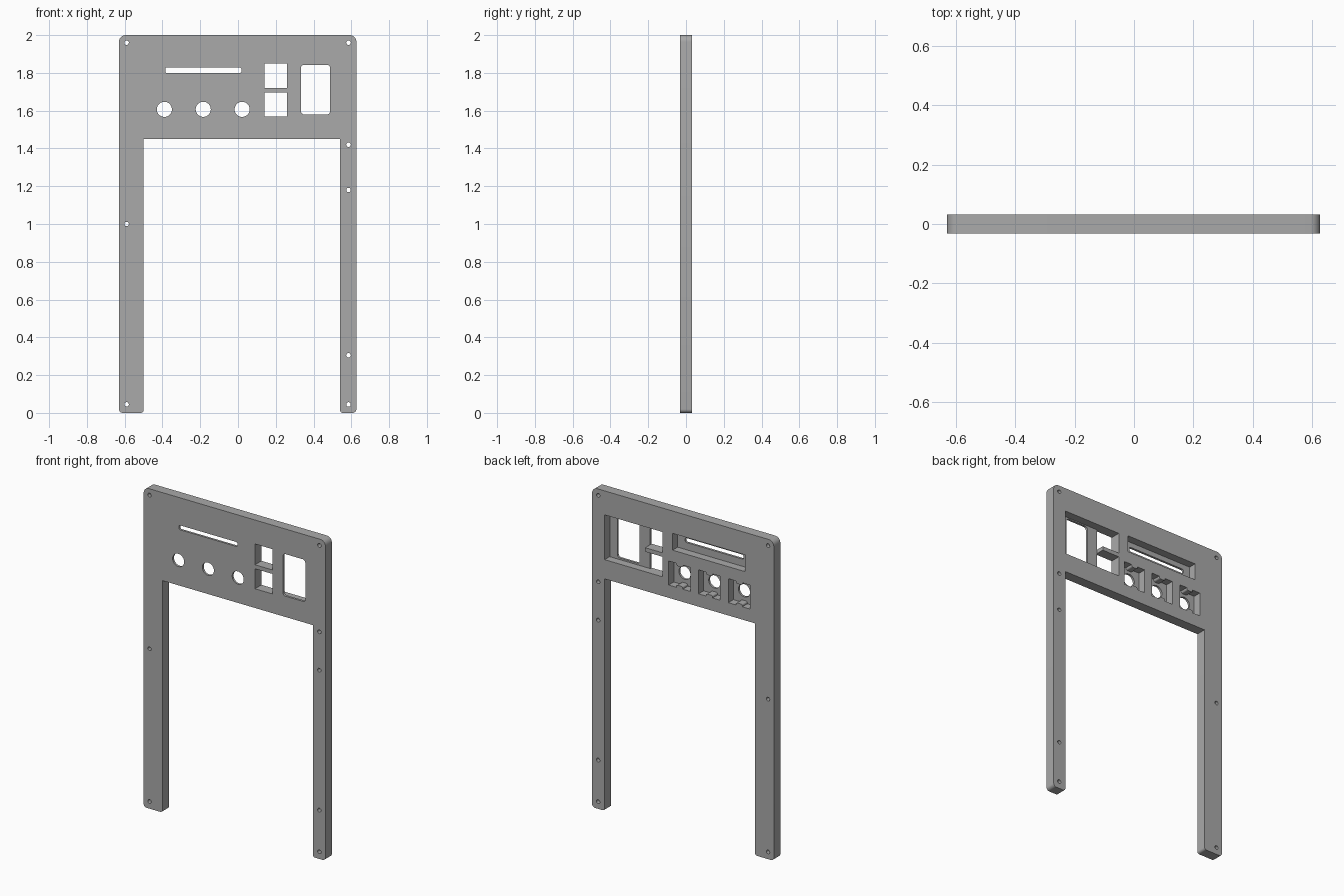
import bpy, bmesh
from math import pi, cos, sin
from mathutils import Vector

cube = bpy.data.objects.get("Cube")
if cube:
    bpy.data.objects.remove(cube, do_unlink=True)

HALF = 0.032          # half thickness of the plate
FLOOR = -0.018        # y of the pocket floors

grey = bpy.data.materials.new("plain grey")
grey.use_nodes = True
colour = (0.4, 0.4, 0.4, 1)
grey.diffuse_color = colour
grey.node_tree.nodes["Principled BSDF"].inputs["Base Color"].default_value = colour


def rounded(corners, steps=6):
    """Outline from (x, z, radius) corners, with curved corners where radius > 0."""
    out = []
    for i, (x, z, r) in enumerate(corners):
        p = Vector((x, z))
        if r == 0:
            out.append(p)
            continue
        a = (Vector(corners[i - 1][:2]) - p).normalized() * r
        b = (Vector(corners[(i + 1) % len(corners)][:2]) - p).normalized() * r
        for k in range(steps + 1):
            t = k / steps * pi / 2
            out.append(p + a * (1 - sin(t)) + b * (1 - cos(t)))
    return out


def rect(x0, x1, z0, z1, r=0):
    return rounded([(x0, z0, r), (x1, z0, r), (x1, z1, r), (x0, z1, r)])


def circle(x, z, r, n=32):
    return [Vector((x + r * cos(2 * pi * k / n), z + r * sin(2 * pi * k / n))) for k in range(n)]


def prism(name, outline, y0, y1):
    """Extrude an x-z outline from y0 to y1."""
    bm = bmesh.new()
    face = bm.faces.new([bm.verts.new((p.x, y0, p.y)) for p in outline])
    ext = bmesh.ops.extrude_face_region(bm, geom=[face])
    bmesh.ops.translate(bm, vec=(0, y1 - y0, 0),
                        verts=[v for v in ext["geom"] if isinstance(v, bmesh.types.BMVert)])
    bmesh.ops.recalc_face_normals(bm, faces=bm.faces)
    mesh = bpy.data.meshes.new(name)
    bm.to_mesh(mesh)
    bm.free()
    mesh.materials.append(grey)
    ob = bpy.data.objects.new(name, mesh)
    bpy.context.collection.objects.link(ob)
    return ob


# Plate: wide top panel with two unequal legs
panel = prism("face_plate", rounded([
    (-0.63, 0, 0.02), (-0.5, 0, 0.015), (-0.5, 1.45, 0), (0.54, 1.45, 0),
    (0.54, 0, 0.015), (0.627, 0, 0.02), (0.627, 2, 0.035), (-0.63, 2, 0.035)]), -HALF, HALF)

pockets, through = [], []

# Back pocket around the windows, leaving a rib between the two small ones
pockets.append(rounded([(x, z, 0) for x, z in (
    (0.14, 1.57), (0.54, 1.57), (0.54, 1.85), (0.14, 1.85),
    (0.14, 1.72), (0.26, 1.72), (0.26, 1.695), (0.14, 1.695))]))
through += [rect(0.14, 0.26, 1.57, 1.695), rect(0.14, 0.26, 1.72, 1.85),
            rect(0.333, 0.488, 1.58, 1.843, 0.018)]

# Slider slot with its back pocket
pockets.append(rect(-0.43, 0.07, 1.755, 1.86))
through.append(rect(-0.385, 0.018, 1.8, 1.828, 0.008))

# Knob holes with notched back pockets
for x in (-0.39, -0.184, 0.022):
    w, b = 0.075, 0.022
    pockets.append(rounded([
        (x - w, 1.53, 0), (x - b, 1.53, 0), (x - b, 1.545, 0.01), (x + b, 1.545, 0.01),
        (x + b, 1.53, 0), (x + w, 1.53, 0), (x + w, 1.68, 0), (x + b, 1.68, 0),
        (x + b, 1.665, 0.01), (x - b, 1.665, 0.01), (x - b, 1.68, 0), (x - w, 1.68, 0)]))
    through.append(circle(x, 1.607, 0.04))

# Screw holes
for x, heights in ((-0.59, (0.045, 1.0, 1.96)), (0.585, (0.045, 0.305, 1.18, 1.42, 1.96))):
    through += [circle(x, z, 0.012, 20) for z in heights]

cutters = [prism("pocket_cutter", o, FLOOR, HALF + 0.02) for o in pockets]
cutters += [prism("hole_cutter", o, -HALF - 0.02, HALF + 0.03) for o in through]
for c in cutters:
    c.hide_render = True
    m = panel.modifiers.new("cut", "BOOLEAN")
    m.operation, m.solver, m.object = "DIFFERENCE", "EXACT", c

# Bake the cuts and drop the cutters
bpy.context.view_layer.update()
baked = bpy.data.meshes.new_from_object(panel.evaluated_get(bpy.context.evaluated_depsgraph_get()))
panel.modifiers.clear()
panel.data = baked
for c in cutters:
    bpy.data.objects.remove(c, do_unlink=True)

bpy.ops.object.select_all(action="DESELECT")
panel.select_set(True)
bpy.context.view_layer.objects.active = panel
bpy.ops.object.shade_smooth_by_angle(angle=0.52)
